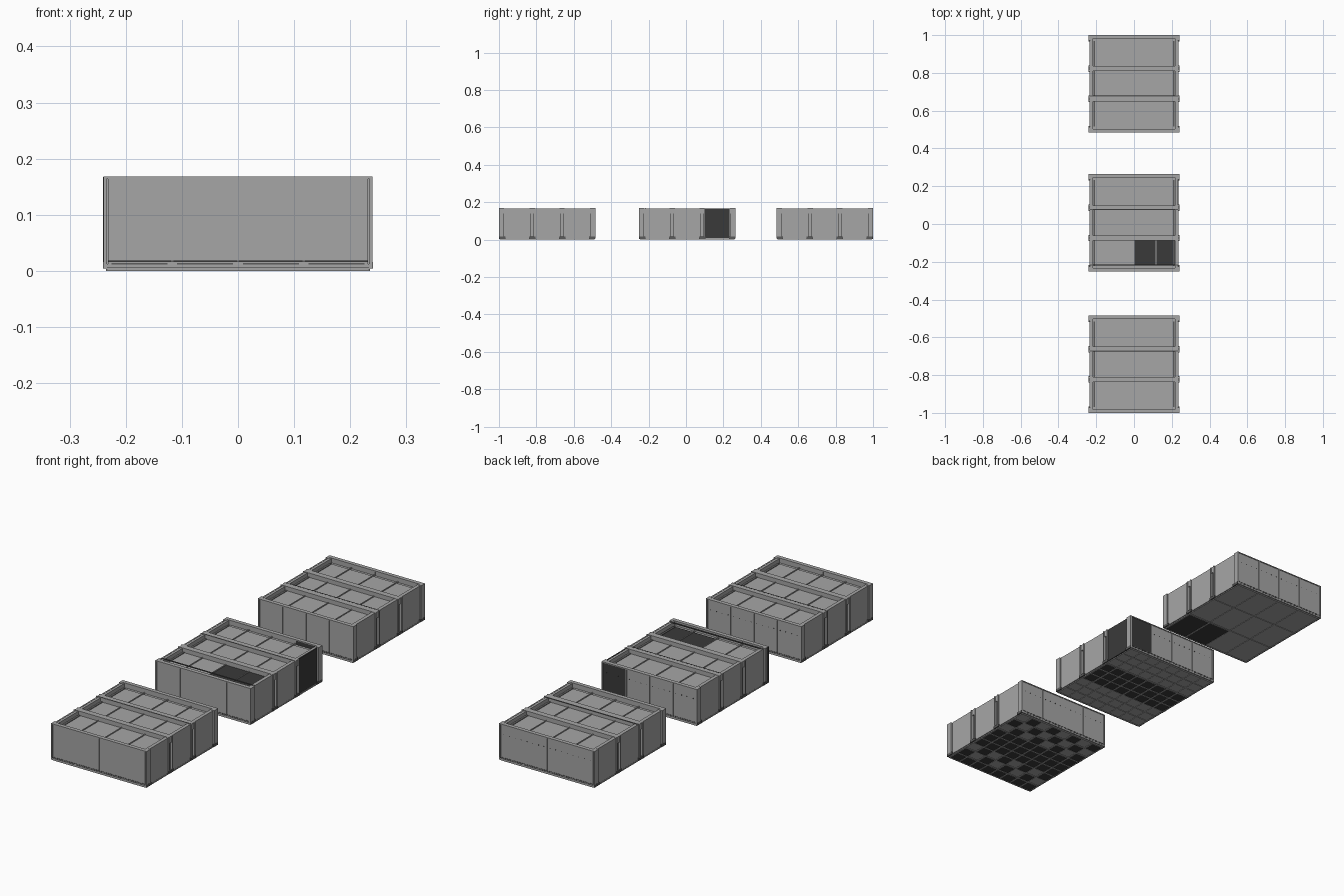
import bpy, bmesh
from mathutils import Matrix

cube = bpy.data.objects.get("Cube")
if cube:
    bpy.data.objects.remove(cube, do_unlink=True)


def material(name, v):
    m = bpy.data.materials.new(name)
    m.use_nodes = True
    m.diffuse_color = (v, v, v, 1)
    m.node_tree.nodes["Principled BSDF"].inputs["Base Color"].default_value = (v, v, v, 1)
    return m


GREY = material("panel grey", 0.38)
SEAM = material("seam grey", 0.1)
DARK = material("dark charcoal", 0.042)

HALF_X, HALF_Y, TOP = 0.24, 0.2575, 0.168
COL, BAY, DECK = 0.117, 0.16, 0.146
COLUMNS = [(i - 1.5) * COL for i in range(4)]
BAYS = [-BAY, 0, BAY]


def part(name, blocks, mat, y0):
    """Join cuboids given as (x0, x1, y0, y1, z0, z1) into one object."""
    if not blocks:
        return
    bm = bmesh.new()
    for a, b, c, d, e, f in blocks:
        place = Matrix.Translation(((a + b) / 2, (c + d) / 2, (e + f) / 2))
        bmesh.ops.create_cube(bm, size=1, matrix=place @ Matrix.Diagonal((b - a, d - c, f - e, 1)))
    mesh = bpy.data.meshes.new(name)
    bm.to_mesh(mesh)
    bm.free()
    mesh.materials.append(mat)
    ob = bpy.data.objects.new(name, mesh)
    ob.location.y = y0
    bpy.context.collection.objects.link(ob)


def around(x, y, w, d, z0, z1):
    return (x - w / 2, x + w / 2, y - d / 2, y + d / 2, z0, z1)


def side(s, a, b):
    return (a, b) if s > 0 else (-b, -a)


def split(name, cells, is_dark, y0):
    """Grey and dark versions of one set of keyed blocks."""
    part(name, [b for k, b in cells if k not in is_dark], GREY, y0)
    part("dark_" + name, [b for k, b in cells if k in is_dark], DARK, y0)


def unit(prefix, y0, seams, dark_roof=(), dark_side=(), dark_end=(), floor_dark=None, fine=False):
    # Main body
    part(prefix + "_body", [(-0.23, 0.23, -0.243, 0.243, 0.003, DECK)], GREY, y0)

    # End wall frames, dividers and panels
    frames, panels = [], []
    for s in (-1, 1):
        y = side(s, 0.2395, HALF_Y)
        for sx in (-1, 1):
            frames.append((*side(sx, 0.234, HALF_X), *y, 0.005, TOP))
        frames.append((-0.234, 0.234, *y, 0.005, 0.012))
        frames.append((-0.234, 0.234, *y, 0.164, TOP))
        for x in (-COL, 0, COL):
            frames.append((x - 0.002, x + 0.002, *y, 0.012, 0.164))
        for i, x in enumerate(COLUMNS):
            panels.append(((s, i), around(x, s * 0.2475, COL - 0.004, 0.015, 0.012, 0.164)))
    part(prefix + "_end_frames", frames, GREY, y0)
    split(prefix + "_end_panels", panels, dark_end, y0)

    # Side panels, fin posts and top rails
    panels, posts, rails = [], [], []
    for s in (-1, 1):
        for i, y in enumerate(BAYS):
            panels.append(((s, i), (*side(s, 0.229, 0.235), y - 0.067, y + 0.067, 0.008, TOP - 0.001)))
        for y in (-0.08, 0.08):
            for dy in (-0.011, 0.011):
                posts.append((*side(s, 0.226, HALF_X), y + dy - 0.003, y + dy + 0.003, 0.005, TOP))
        for sy in (-1, 1):
            posts.append((*side(s, 0.226, HALF_X), *side(sy, 0.23, 0.2395), 0.005, TOP))
        rails.append((*side(s, 0.218, 0.232), -0.24, 0.24, 0.14, TOP - 0.002))
    split(prefix + "_side_panels", panels, dark_side, y0)
    part(prefix + "_posts", posts, GREY, y0)
    part(prefix + "_top_rails", rails, GREY, y0)

    # Roof beams, ribs and panels
    beams = [around(0, y, 0.474, 0.026, 0.14, TOP) for y in (-0.08, 0.08)]
    beams += [around(x, 0, 0.004, 0.48, 0.14, DECK + 0.006) for x in (-COL, 0, COL)]
    part(prefix + "_roof_beams", beams, GREY, y0)
    roof = [((b, i), around(x, y, COL - 0.005, 0.132, 0.14, DECK + 0.003))
            for b, y in enumerate(BAYS) for i, x in enumerate(COLUMNS)]
    split(prefix + "_roof_panels", roof, dark_roof, y0)

    # Thin seams on the roof and ends, and the side foot pads
    lines = [around(s * 0.21, y, 0.008, 0.135, DECK, DECK + 0.0045) for s in (-1, 1) for y in BAYS]
    lines += [around(0, y, 0.468, 0.005, TOP - 0.003, TOP + 0.0004) for y in seams]
    for s in (-1, 1):
        lines.append(around(0, s * HALF_Y, 0.464, 0.001, 0.016, 0.0185))
        lines += [around(x, s * HALF_Y, 0.1, 0.001, 0.011, 0.0135) for x in COLUMNS]
        lines += [around(s * 0.237, y, 0.007, 0.034, 0.004, 0.016)
                  for y in (-0.24, -0.08, 0.08, 0.24)]
    part(prefix + "_seams", lines, SEAM, y0)
    part(prefix + "_back_holes", [around((i - 7.5) * 0.029, 0.255, 0.004, 0.001, 0.12, 0.123)
                                  for i in range(16)], DARK, y0)

    # Floor plate with underside grid
    part(prefix + "_floor", [(-0.233, 0.233, -0.252, 0.252, 0.002, 0.006)], GREY, y0)
    nx, ny = (8, 9) if fine else (4, 3)
    w, d = 0.464 / nx, 0.5 / ny
    ribs = [around((i - nx / 2) * w, 0, 0.006, 0.504, 0, 0.003) for i in range(nx + 1)]
    ribs += [around(0, (j - ny / 2) * d, 0.466, 0.006, 0, 0.003) for j in range(ny + 1)]
    part(prefix + "_floor_ribs", ribs, GREY, y0)
    if floor_dark:
        part(prefix + "_floor_openings",
             [around((i + 0.5 - nx / 2) * w, (j + 0.5 - ny / 2) * d, w - 0.006, d - 0.006, 0.001, 0.003)
              for i in range(nx) for j in range(ny) if floor_dark(i, j)], DARK, y0)


# Front unit: open middle bay with chequered bays either side
unit("front_unit", -0.7425, [0.07], fine=True,
     floor_dark=lambda i, j: j in (0, 3, 4, 5) or (i + j) % 2 == 0)
# Middle unit: dark roof, side and end panels
unit("middle_unit", 0.006, [0.07, -0.222], dark_roof={(0, 2), (0, 3)}, dark_side={(1, 2)},
     dark_end={(1, 3)}, fine=True, floor_dark=lambda i, j: j in (3, 4, 5))
part("middle_unit_corner_strip", [(-0.2405, -0.239, -0.257, -0.241, 0.006, 0.167)], DARK, 0.006)
# Back unit: large floor panels with two dark ones
unit("back_unit", 0.7425, [-0.065], floor_dark=lambda i, j: i > 1 and j == 0)
